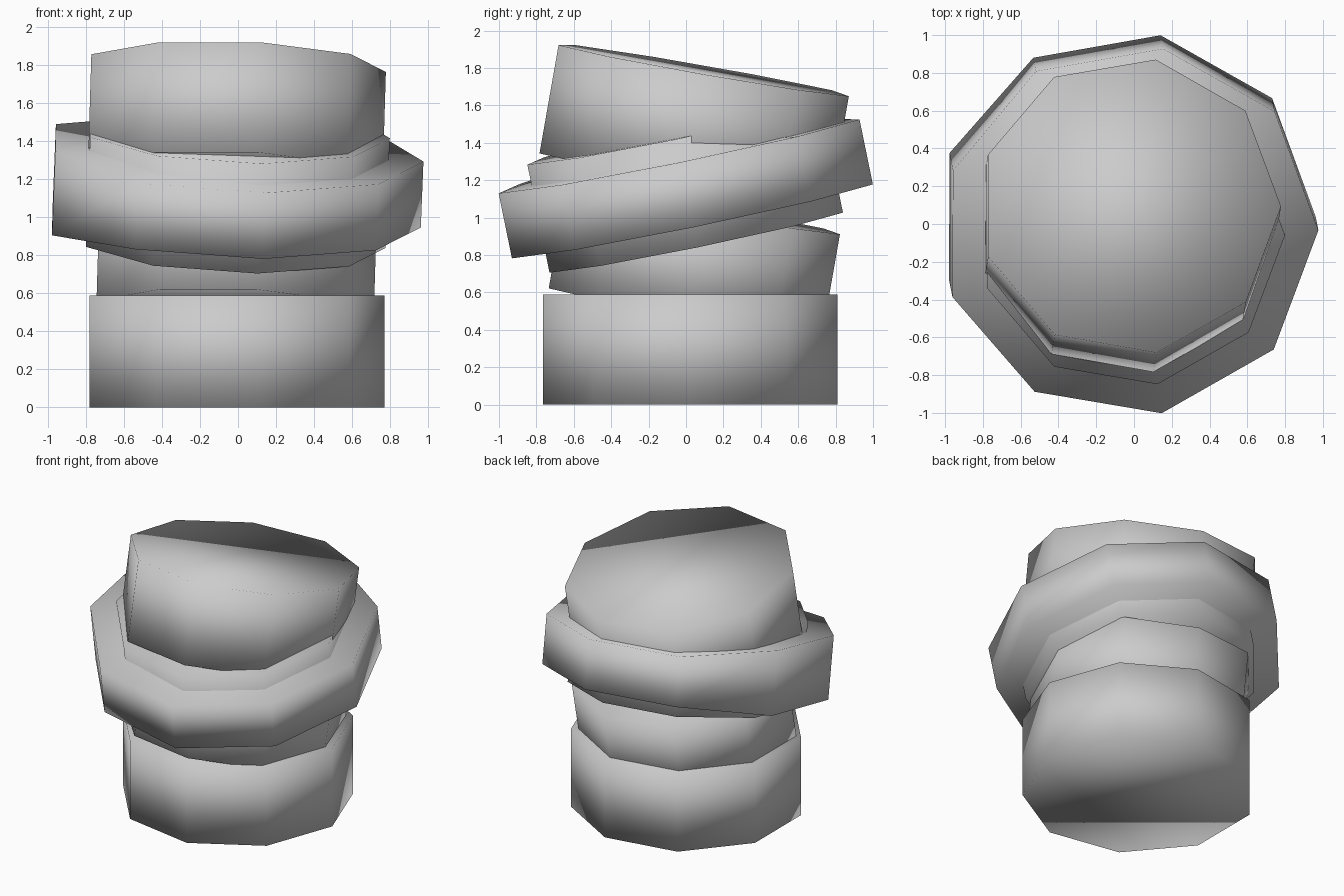
import bpy
from math import cos, sin, radians
from mathutils import Vector

if "Cube" in bpy.data.objects:
    bpy.data.objects.remove(bpy.data.objects["Cube"])

SIDES = 9


def drum(name, centre, radius, height, axis, stretch=None):
    """Nine-sided, smooth-shaded solid drum leaning along axis.
    stretch: {side index: height factor} for uneven corners."""
    stretch = stretch or {}
    turn = Vector((0, 0, 1)).rotation_difference(Vector(axis).normalized())
    verts = []
    for end in (-0.5, 0.5):
        for i in range(SIDES):
            a = radians(360 / SIDES * i)
            h = end * height * stretch.get(i, 1)
            verts.append(turn @ Vector((radius * cos(a), radius * sin(a), h)))
    faces = [(i, (i + 1) % SIDES, SIDES + (i + 1) % SIDES, SIDES + i)
             for i in range(SIDES)]
    faces.append(tuple(reversed(range(SIDES))))
    faces.append(tuple(range(SIDES, 2 * SIDES)))
    mesh = bpy.data.meshes.new(name)
    mesh.from_pydata(verts, [], faces)
    mesh.polygons.foreach_set("use_smooth", [True] * len(mesh.polygons))
    mesh.update()
    obj = bpy.data.objects.new(name, mesh)
    obj.location = centre
    bpy.context.collection.objects.link(obj)
    return obj


lean_back = (0.03, 0.176, 1)
lean_front = (0.04, -0.205, 1)

# stacked drums, bottom to top
drum("base_drum", (-0.03, 0.022, 0.294), 0.80, 0.588, (0, 0, 1))
drum("lower_drum", (-0.03, 0.045, 0.77), 0.753, 0.555, lean_back)
drum("collar_drum", (-0.025, -0.005, 1.16), 0.813, 0.59, lean_front)
drum("top_drum", (-0.03, 0.044, 1.50), 0.80, 0.588, lean_back)

# wide collar, a little taller on its left face
drum("wide_collar", (-0.03, -0.002, 1.16), 1.0, 0.355, lean_front,
     {4: 1.3, 5: 1.28})
